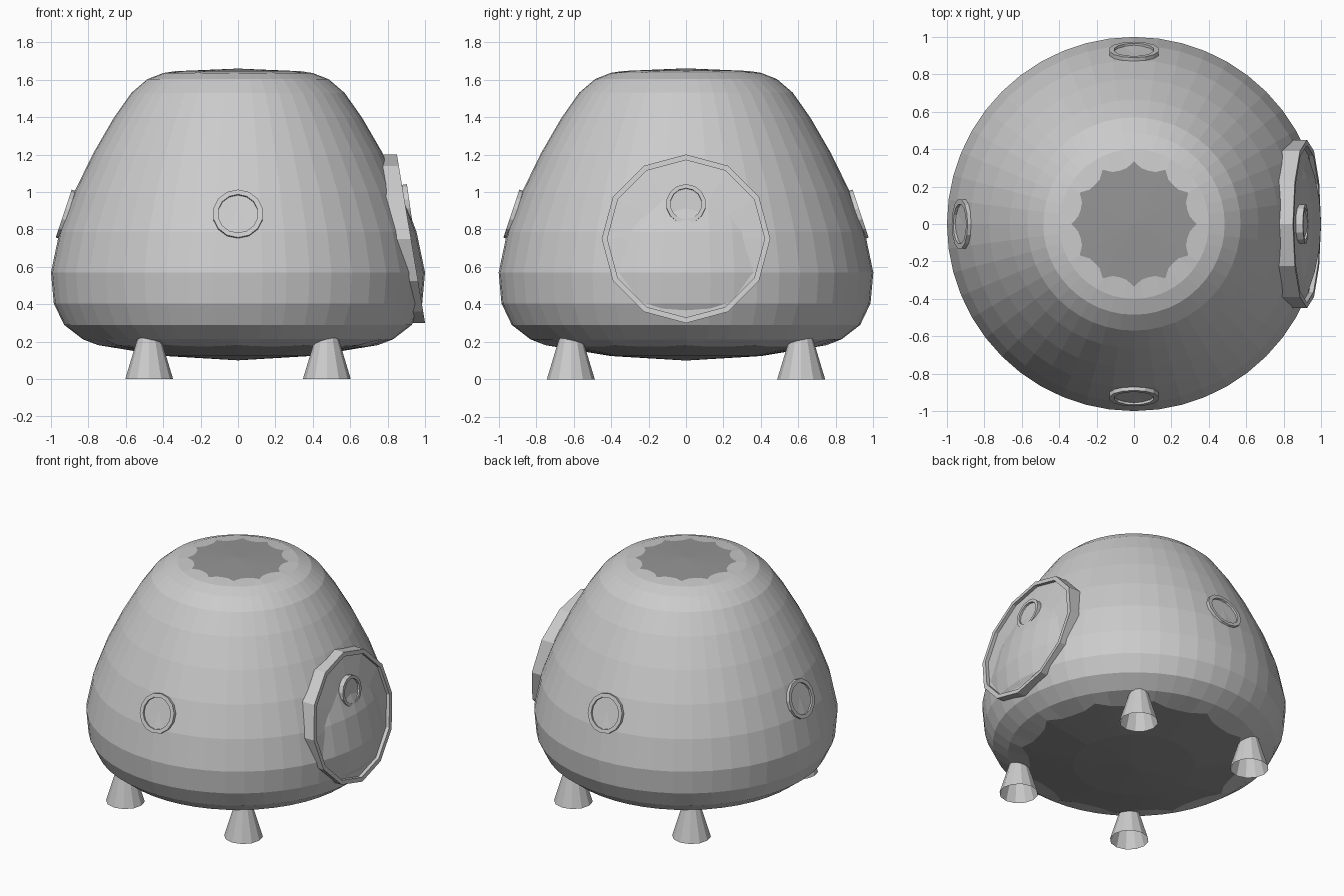
import bpy, bmesh
from math import sin, cos, pi, atan2
from mathutils import Matrix, Vector

if "Cube" in bpy.data.objects:
    bpy.data.objects.remove(bpy.data.objects["Cube"])

SEG = 48


def finish(bm, name, mat=None):
    bmesh.ops.recalc_face_normals(bm, faces=bm.faces)
    me = bpy.data.meshes.new(name)
    bm.to_mesh(me)
    bm.free()
    ob = bpy.data.objects.new(name, me)
    bpy.context.collection.objects.link(ob)
    if mat:
        me.materials.append(mat)
    return ob


def bridge(bm, a, b):
    n = len(a)
    for i in range(n):
        bm.faces.new((a[i], a[(i + 1) % n], b[(i + 1) % n], b[i]))


def fan(bm, ring, centre):
    c = bm.verts.new(centre)
    for i in range(len(ring)):
        bm.faces.new((ring[i], ring[(i + 1) % len(ring)], c))


def circle(bm, r, z, n=SEG):
    return [bm.verts.new((r * cos(2 * pi * i / n), r * sin(2 * pi * i / n), z)) for i in range(n)]


def scallop(bm, r, depth, z, slope):
    # ring with 12 outward tips, following the slope of the shallow cap
    pts = []
    for i in range(SEG):
        d = depth * (0, 0.85, 1, 0.85)[i % 4]
        a = 2 * pi * i / SEG
        pts.append(bm.verts.new(((r - d) * cos(a), (r - d) * sin(a), z + slope * d)))
    return pts


# Hull: revolved faceted capsule with scalloped edges around both caps
profile = [(0.83, 0.213), (0.93, 0.29), (0.985, 0.405), (1.0, 0.57), (0.955, 0.785),
           (0.875, 1.0), (0.775, 1.205), (0.665, 1.395), (0.57, 1.53), (0.485, 1.603), (0.40, 1.636)]
LOW = (0.75, 0.06, 0.182, -0.12)
HIGH = (0.335, 0.04, 1.646, 0.04)
bm = bmesh.new()
rings = [scallop(bm, *LOW)] + [circle(bm, r, z) for r, z in profile] + [scallop(bm, *HIGH)]
for a, b in zip(rings, rings[1:]):
    bridge(bm, a, b)
finish(bm, "hull")

# Dark top and bottom caps
dark = bpy.data.materials.new("dark_grey")
dark.diffuse_color = (0.3, 0.3, 0.3, 1)
dark.use_nodes = True
dark.node_tree.nodes["Principled BSDF"].inputs["Base Color"].default_value = dark.diffuse_color
bm = bmesh.new()
fan(bm, scallop(bm, *HIGH), (0, 0, 1.66))
finish(bm, "top_cap", dark)
bm = bmesh.new()
edge = scallop(bm, *LOW)
mid = circle(bm, 0.4, 0.124)
bridge(bm, edge, mid)
fan(bm, mid, (0, 0, 0.1))
cap = finish(bm, "bottom_cap", dark)
# an open sheet: make sure it faces down
if sum(p.normal.z for p in cap.data.polygons) > 0:
    cap.data.flip_normals()
top = bpy.data.objects["top_cap"]
if sum(p.normal.z for p in top.data.polygons) < 0:
    top.data.flip_normals()

# Hatch: 12-sided leaning door with rim and slightly peaked panel
bm = bmesh.new()


def hatch_ring(r, offset):
    out = []
    for i in range(12):
        a = 2 * pi * i / 12
        dz = r * sin(a)
        out.append(bm.verts.new((0.925 - dz * 0.167 + offset, r * cos(a), 0.75 + dz)))
    return out


hatch = [hatch_ring(0.45, -0.16), hatch_ring(0.45, 0), hatch_ring(0.42, 0), hatch_ring(0.42, -0.025)]
for a, b in zip(hatch, hatch[1:]):
    bridge(bm, a, b)
fan(bm, hatch[-1], (0.94, 0, 0.75))
bm.faces.new(hatch[0])
finish(bm, "hatch")


# Portholes: raised ring with recessed pane, pointing outward and tilted up
def porthole(name, r, r_in, dist, z, tilt, turn, depth):
    bm = bmesh.new()
    loops = [circle(bm, r, -depth, 14), circle(bm, r, 0, 14),
             circle(bm, r_in, 0, 14), circle(bm, r_in, -0.014, 14)]
    for a, b in zip(loops, loops[1:]):
        bridge(bm, a, b)
    bm.faces.new(loops[-1])
    bm.faces.new(loops[0])
    m = (Matrix.Rotation(turn, 4, 'Z') @ Matrix.Translation((dist, 0, z))
         @ Matrix.Rotation(pi / 2 - tilt, 4, 'Y'))
    bm.transform(m)
    finish(bm, name)


lean = atan2(0.08, 0.24)
for name, turn in (("front_porthole", -pi / 2), ("back_porthole", pi / 2), ("left_porthole", pi)):
    porthole(name, 0.135, 0.108, 0.932, 0.885, lean, turn, 0.045)
porthole("hatch_porthole", 0.106, 0.084, 0.918, 0.937, atan2(0.03, 0.21), 0, 0.06)

# Feet: four flared, hollow cones under the hull
for sx, xn in ((-1, "left"), (1, "right")):
    for sy, yn in ((-1, "front"), (1, "back")):
        bm = bmesh.new()
        lo, hi = circle(bm, 0.128, 0, 12), circle(bm, 0.06, 0.225, 12)
        bridge(bm, lo, hi)
        bm.faces.new(hi)
        bm.transform(Matrix.Translation(Vector((sx * 0.475, sy * 0.615, 0))))
        finish(bm, f"{yn}_{xn}_foot")
